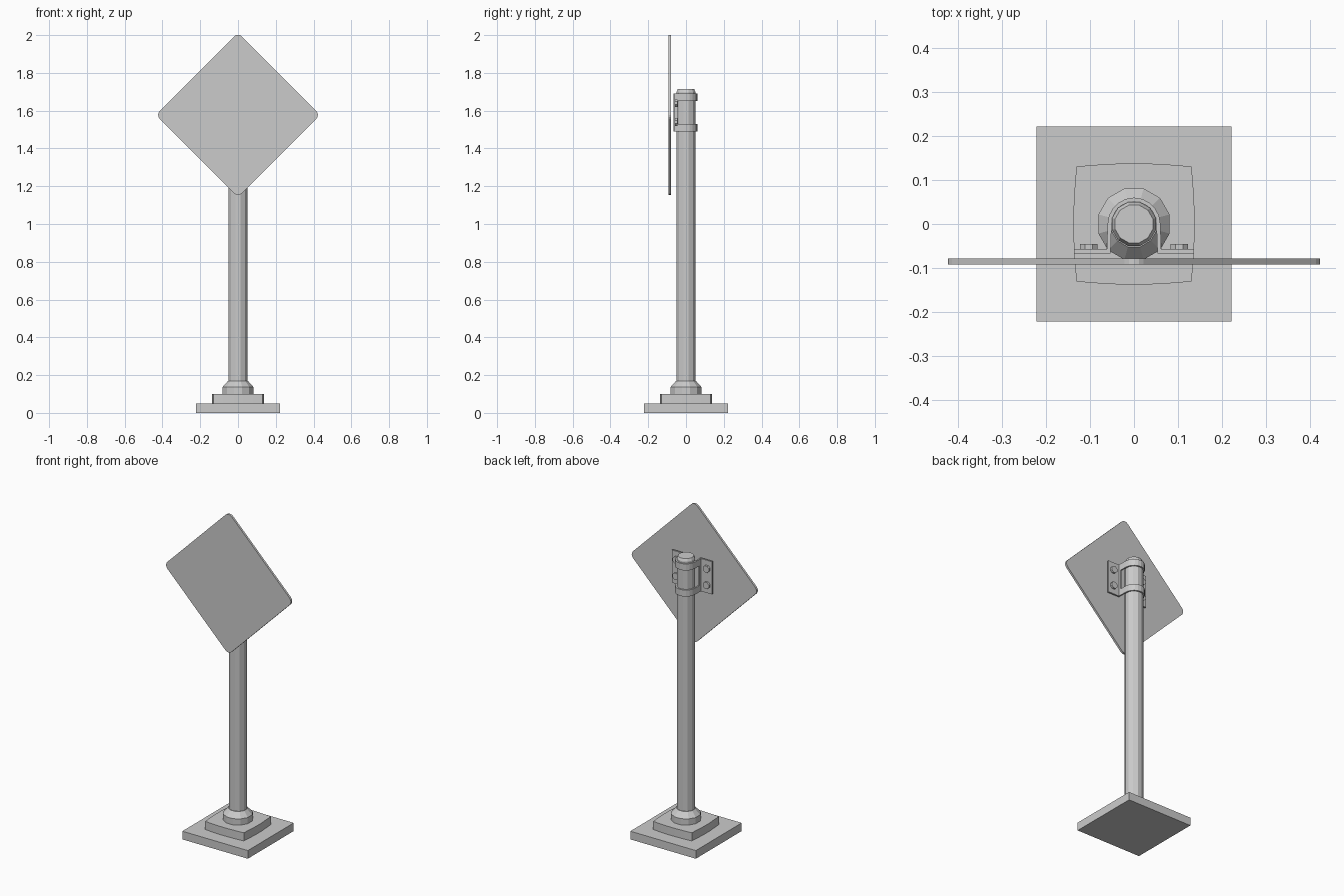
import bpy, bmesh, math

if "Cube" in bpy.data.objects:
    bpy.data.objects.remove(bpy.data.objects["Cube"])


def make_object(name, bm):
    bmesh.ops.recalc_face_normals(bm, faces=bm.faces[:])
    mesh = bpy.data.meshes.new(name)
    bm.to_mesh(mesh)
    bm.free()
    obj = bpy.data.objects.new(name, mesh)
    bpy.context.collection.objects.link(obj)
    return obj


def box(name, x0, x1, y0, y1, z0, z1):
    return prism(name, [(x0, y0), (x1, y0), (x1, y1), (x0, y1)], z0, z1)


def prism(name, outline, z0, z1):
    """Extrude a plan outline between two heights."""
    bm = bmesh.new()
    face = bm.faces.new([bm.verts.new((x, y, z0)) for x, y in outline])
    ext = bmesh.ops.extrude_face_region(bm, geom=[face])
    for v in ext["geom"]:
        if isinstance(v, bmesh.types.BMVert):
            v.co.z = z1
    return make_object(name, bm)


def turned(name, profile, n=12):
    """Stack flat-sided rings of (apothem, z), capped at both ends."""
    bm = bmesh.new()
    rings = []
    for r, z in profile:
        c = r / math.cos(math.pi / n)
        rings.append([bm.verts.new((c * math.cos((i + .5) * math.tau / n),
                                    c * math.sin((i + .5) * math.tau / n), z))
                      for i in range(n)])
    for a, b in zip(rings, rings[1:]):
        for i in range(n):
            j = (i + 1) % n
            bm.faces.new((a[i], a[j], b[j], b[i]))
    bm.faces.new(rings[0])
    bm.faces.new(rings[-1])
    return make_object(name, bm)


# Stepped foot: square slab and slightly bulged upper slab
box("base_slab", -.222, .222, -.222, .222, 0, .05)
quarter = [(.131, -.131), (.135, -.08), (.138, -.025), (.138, .025), (.135, .08)]
outline = []
for k in range(4):
    c, s = round(math.cos(k * math.pi / 2)), round(math.sin(k * math.pi / 2))
    outline += [(x * c - y * s, x * s + y * c) for x, y in quarter]
prism("upper_slab", outline, .05, .10)

# Collar, pole and cap
turned("collar", [(.081, .10), (.081, .138), (.052, .17)])
turned("pole", [(.05, .165), (.05, 1.70), (.043, 1.715)])

# Diamond sign plate with rounded corners
half, rad, cz = .308, .03, 1.578
bm = bmesh.new()
pts = []
for k in range(4):
    a0 = k * math.pi / 2
    d = (half - rad) * math.sqrt(2)
    for i in range(5):
        a = a0 + math.radians(-45 + i * 22.5)
        pts.append((d * math.cos(a0) + rad * math.cos(a),
                    d * math.sin(a0) + rad * math.sin(a) + cz))
face = bm.faces.new([bm.verts.new((x, -.092, z)) for x, z in pts])
ext = bmesh.ops.extrude_face_region(bm, geom=[face])
for v in ext["geom"]:
    if isinstance(v, bmesh.types.BMVert):
        v.co.y = -.079
make_object("sign_plate", bm)


def u_shape(r):
    arc = [(r * math.cos(i * math.pi / 10), r * math.sin(i * math.pi / 10))
           for i in range(11)]
    return [(r + .002, -.057)] + arc + [(-r - .002, -.057)]


# Two clamp straps around the back of the pole
for label, z0 in (("lower", 1.49), ("upper", 1.65)):
    prism(label + "_strap", u_shape(.060) + u_shape(.051)[::-1], z0, z0 + .04)

# Mounting flanges with strap webs and hex bolts on both sides
for label, s in (("left", -1), ("right", 1)):
    box(label + "_flange", *sorted((s * .053, s * .136)), -.067, -.057, 1.49, 1.69)
    box(label + "_web", *sorted((s * .053, s * .062)), -.057, -.043, 1.53, 1.65)
    for z in (1.54, 1.64):
        bolt = turned(label + "_bolt", [(.020, 0), (.020, .013)], 8)
        bolt.location = (s * .103, -.058, z)
        bolt.rotation_euler.x = -math.pi / 2
